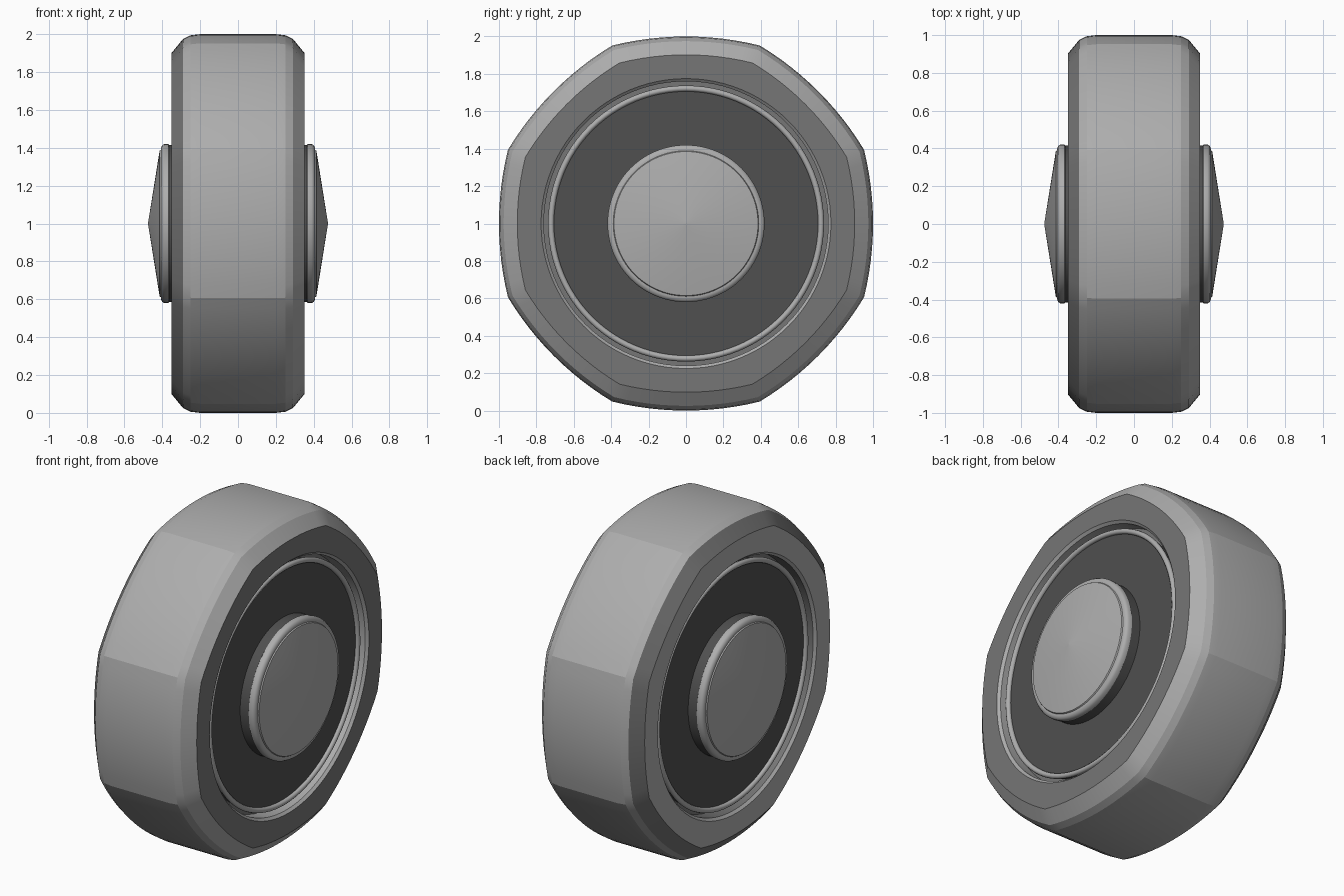
import bpy, bmesh
from math import sin, cos, pi, sqrt, radians

cube = bpy.data.objects.get("Cube")
if cube:
    bpy.data.objects.remove(cube, do_unlink=True)

SEGMENTS = 96
CENTRE_Z = 1.0


def material(name, value):
    mat = bpy.data.materials.new(name)
    mat.use_nodes = True
    colour = (value, value, value, 1)
    mat.diffuse_color = colour
    node = next(n for n in mat.node_tree.nodes if n.type == "BSDF_PRINCIPLED")
    node.inputs["Base Color"].default_value = colour
    return mat


light = material("light grey", 0.42)
middle = material("sidewall grey", 0.18)
dark = material("dark grey", 0.08)


def octagon_radius(angle):
    """Unit eight-sided outline whose sides bulge gently outward."""
    t = (angle + pi / 8) % (pi / 4) - pi / 8
    return -0.64 * cos(t) + sqrt(1.64 ** 2 - (0.64 * sin(t)) ** 2)


def lathe(name, profile, mats, sharp, side=1):
    """Spin (x, radius, faceted, material) rings about x; cap both ends.
    The material of a ring colours the band leading to the next ring."""
    bm = bmesh.new()
    rings = []
    for x, r, faceted, _ in profile:
        ring = []
        for i in range(SEGMENTS):
            a = 2 * pi * i / SEGMENTS
            rad = r * (octagon_radius(a) if faceted else 1)
            ring.append(bm.verts.new((side * x, rad * cos(a), CENTRE_Z + rad * sin(a))))
        rings.append(ring)
    for k in range(len(rings) - 1):
        a, b = rings[k], rings[k + 1]
        for i in range(SEGMENTS):
            j = (i + 1) % SEGMENTS
            bm.faces.new((a[i], a[j], b[j], b[i])).material_index = profile[k][3]
    bm.faces.new(rings[0]).material_index = profile[0][3]
    bm.faces.new(rings[-1]).material_index = profile[-1][3]
    bmesh.ops.recalc_face_normals(bm, faces=bm.faces)
    mesh = bpy.data.meshes.new(name)
    bm.to_mesh(mesh)
    bm.free()
    for m in mats:
        mesh.materials.append(m)
    obj = bpy.data.objects.new(name, mesh)
    bpy.context.collection.objects.link(obj)
    smooth(obj, sharp)
    return obj


def smooth(obj, angle):
    bpy.ops.object.select_all(action="DESELECT")
    obj.select_set(True)
    bpy.context.view_layer.objects.active = obj
    bpy.ops.object.shade_smooth_by_angle(angle=radians(angle))


# Tyre: faceted tread and shoulders, darker sidewalls, round recess on each side
half = [
    (0.20, 1.0, True), (0.25, 0.994, True), (0.29, 0.975, True),
    (0.35, 0.902, True), (0.35, 0.775, False), (0.335, 0.76, False),
    (0.25, 0.76, False), (0.25, 0.68, False),
]
right_colours = [0, 0, 0, 1, 0, 0, 1, 1]
left_colours = [1, 1, 0, 0, 1, 0, 0, 0]
tyre_profile = [(-x, r, f, c) for (x, r, f), c in zip(reversed(half), left_colours)]
tyre_profile += [(x, r, f, c) for (x, r, f), c in zip(half, right_colours)]
lathe("tyre", tyre_profile, [light, middle], 18)

for label, side in (("left", 1), ("right", -1)):
    # Dark wheel disc sitting in the recess
    lathe(label + "_wheel_disc",
          [(0.22, 0.72, False, 0), (0.305, 0.72, False, 0)], [dark], 30, side)

    # Thin rounded ring around the disc
    bpy.ops.mesh.primitive_torus_add(
        major_segments=SEGMENTS, minor_segments=10, major_radius=0.722,
        minor_radius=0.016, location=(side * 0.31, 0, CENTRE_Z),
        rotation=(0, pi / 2, 0))
    ring = bpy.context.object
    ring.name = label + "_rim_ring"
    ring.data.materials.append(light)
    smooth(ring, 60)

    # Dark neck of the hub
    lathe(label + "_hub_neck",
          [(0.28, 0.415, False, 0), (0.37, 0.415, False, 0)], [dark], 30, side)

    # Hub cap with a rounded rim and a shallow cone
    lathe(label + "_hub_cap",
          [(0.36, 0.41, False, 0), (0.367, 0.42, False, 0),
           (0.39, 0.42, False, 0), (0.402, 0.412, False, 0),
           (0.407, 0.398, False, 0), (0.407, 0.389, False, 0),
           (0.414, 0.385, False, 0), (0.475, 0.003, False, 0)],
          [light], 40, side)
